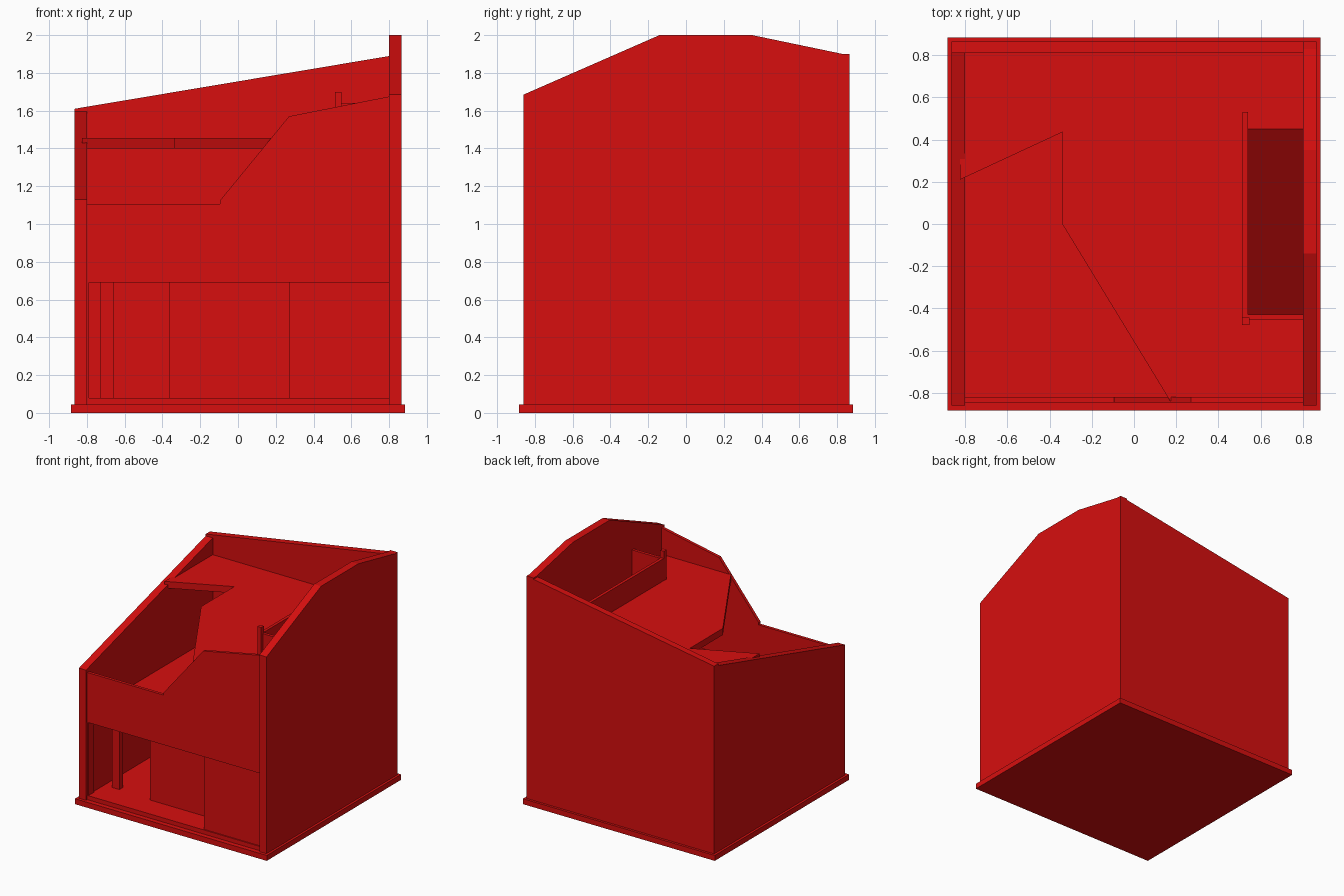
import bpy
import bmesh
from mathutils import Vector

cube = bpy.data.objects.get("Cube")
if cube:
    bpy.data.objects.remove(cube, do_unlink=True)

red = bpy.data.materials.new("red")
red.use_nodes = True
colour = (0.68, 0.0045, 0.0045, 1)
red.diffuse_color = colour
red.node_tree.nodes["Principled BSDF"].inputs["Base Color"].default_value = colour


def prism(name, outline, axis, low, high):
    """Extrude a 2D outline along an axis from low to high."""
    def place(p, depth):
        point = list(p)
        point.insert("xyz".index(axis), depth)
        return Vector(point)

    bm = bmesh.new()
    face = bm.faces.new([bm.verts.new(place(p, low)) for p in outline])
    swept = bmesh.ops.extrude_face_region(bm, geom=[face])["geom"]
    moved = [g for g in swept if isinstance(g, bmesh.types.BMVert)]
    offset = place((0, 0), high - low)
    bmesh.ops.translate(bm, verts=moved, vec=offset)
    bmesh.ops.recalc_face_normals(bm, faces=bm.faces)
    mesh = bpy.data.meshes.new(name)
    bm.to_mesh(mesh)
    bm.free()
    mesh.materials.append(red)
    obj = bpy.data.objects.new(name, mesh)
    bpy.context.collection.objects.link(obj)
    return obj


def box(name, x, y, z):
    corners = [(x[0], y[0]), (x[1], y[0]), (x[1], y[1]), (x[0], y[1])]
    return prism(name, corners, "z", *z)


OUT, IN = 0.865, 0.80
FLOOR, CEILING, DECK = 0.08, 0.69, 1.455

# Base and floors
box("base_plinth", (-0.885, 0.885), (-0.885, 0.885), (0, 0.045))
box("ground_floor", (-IN, IN), (-0.845, 0.82), (0.045, FLOOR))
box("upper_floor", (-IN, IN), (-0.83, 0.82), (CEILING, 0.77))

# Side walls with sloping tops
prism("left_wall", [(-0.86, 0.04), (OUT, 0.04), (OUT, 1.90), (0.83, 1.90),
                    (0.35, 2.0), (-0.14, 2.0), (-0.86, 1.685)], "x", IN, OUT)
prism("right_wall", [(-0.86, 0.04), (OUT, 0.04), (OUT, 1.61), (-0.86, 1.13)],
      "x", -OUT, -IN)

# Back wall
prism("back_wall", [(-OUT, 0.04), (OUT, 0.04), (OUT, 1.90), (-OUT, 1.61)],
      "y", 0.81, OUT)

# Front facade above the entrance
prism("front_facade", [(-IN, CEILING), (IN, CEILING), (IN, 1.675), (0.27, 1.57),
                       (-0.095, 1.125), (-0.095, 1.105), (-IN, 1.105)],
      "y", -0.845, -0.82)

# Ground storey: front wall, recessed room, jamb and post
box("lower_front_wall", (0.27, IN), (-0.835, -0.64), (FLOOR, CEILING))
box("recessed_room", (-0.365, IN), (-0.64, 0.81), (FLOOR, CEILING))
box("entrance_jamb", (-IN, -0.79), (-0.84, -0.77), (FLOOR, CEILING))
box("entrance_post", (-0.73, -0.66), (-0.62, -0.57), (FLOOR, CEILING))

# Roof deck with an angled front edge and a stair notch
prism("roof_deck", [(-0.825, 0.21), (-0.34, 0.435), (-0.34, 0), (0.172, -0.84),
                    (IN, -0.84), (IN, -0.43), (0.54, -0.43), (0.54, 0.45),
                    (IN, 0.45), (IN, 0.82), (-0.825, 0.82)],
      "z", 1.40, DECK)

# Stair ramp down to the upper floor
prism("stair_ramp", [(0.45, DECK), (-0.43, 0.77), (-0.33, 0.77), (0.45, 1.37)],
      "x", 0.54, IN)

# Guard rails around the stair
box("side_rail", (0.515, 0.54), (-0.45, 0.53), (1.40, 1.64))
box("front_rail", (0.54, IN), (-0.455, -0.43), (1.40, 1.64))
box("rail_post", (0.513, 0.548), (-0.478, -0.443), (1.40, 1.70))
